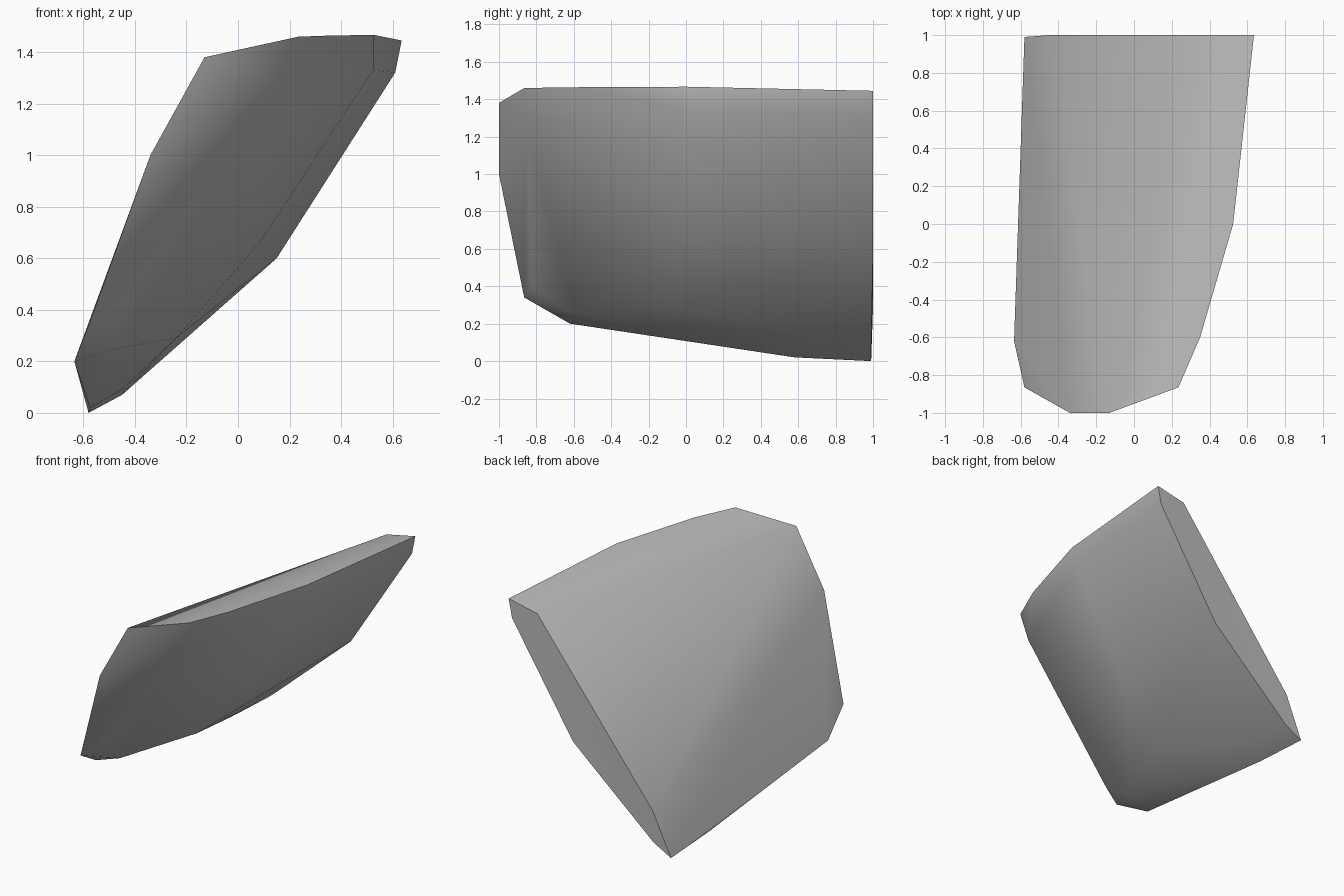
import bpy
import bmesh
import math
from mathutils import Vector

default_cube = bpy.data.objects.get("Cube")
if default_cube is not None:
    bpy.data.objects.remove(default_cube, do_unlink=True)


def make_material(name, colour):
    """Create one flat, rough material."""
    material = bpy.data.materials.new(name)
    material.use_nodes = True
    material.diffuse_color = colour
    shader = material.node_tree.nodes.get("Principled BSDF")
    shader.inputs["Base Color"].default_value = colour
    shader.inputs["Roughness"].default_value = 0.8
    return material


def make_hull(name, sections, material):
    """Skin a chipped stone over its outline sections."""
    builder = bmesh.new()
    for section in sections:
        for corner in section:
            builder.verts.new(Vector(corner))
    hull = bmesh.ops.convex_hull(builder, input=builder.verts[:])
    leftovers = set(hull["geom_interior"]) | set(hull["geom_unused"])
    loose = [item for item in leftovers
             if isinstance(item, bmesh.types.BMVert) and item.is_valid]
    bmesh.ops.delete(builder, geom=loose, context="VERTS")
    # Merge the nearly flat triangles of the broken faces
    bmesh.ops.dissolve_limit(builder, angle_limit=math.radians(2),
                             verts=builder.verts[:], edges=builder.edges[:])
    bmesh.ops.recalc_face_normals(builder, faces=builder.faces[:])
    mesh = bpy.data.meshes.new(name)
    builder.to_mesh(mesh)
    builder.free()
    mesh.materials.append(material)
    stone = bpy.data.objects.new(name, mesh)
    bpy.context.scene.collection.objects.link(stone)
    return stone


# Flat broken back end
back_end = [(-.58, .99, 0), (-.45, .99, .07), (.15, 1, .6), (.61, 1, 1.32),
            (.635, 1, 1.445), (.42, 1, 1.4), (-.45, 1, .29)]

# Narrow sloping top and the rim just below it
top_rim = [(-.13, -1, 1.38), (.235, -.865, 1.46), (.35, -.6, 1.464),
           (.525, 0, 1.467), (.525, .05, 1.33)]

# Chipped front end
front_end = [(-.34, -1, 1), (-.58, -.865, .34), (-.46, -.83, .41),
             (.18, -.85, 1.28)]

# Rounded underside
underside = [(-.635, -.62, .2), (-.575, .58, .02), (-.45, .57, .09),
             (-.47, -.6, .25), (-.24, -.1, .29), (.08, 0, .655)]

stone_grey = make_material("stone_grey", (.5, .5, .5, 1))
shard = make_hull("stone_shard", [back_end, top_rim, front_end, underside],
                  stone_grey)

# Soft facets with crisp broken edges
bpy.ops.object.select_all(action="DESELECT")
shard.select_set(True)
bpy.context.view_layer.objects.active = shard
bpy.ops.object.shade_smooth_by_angle(angle=math.radians(55))
